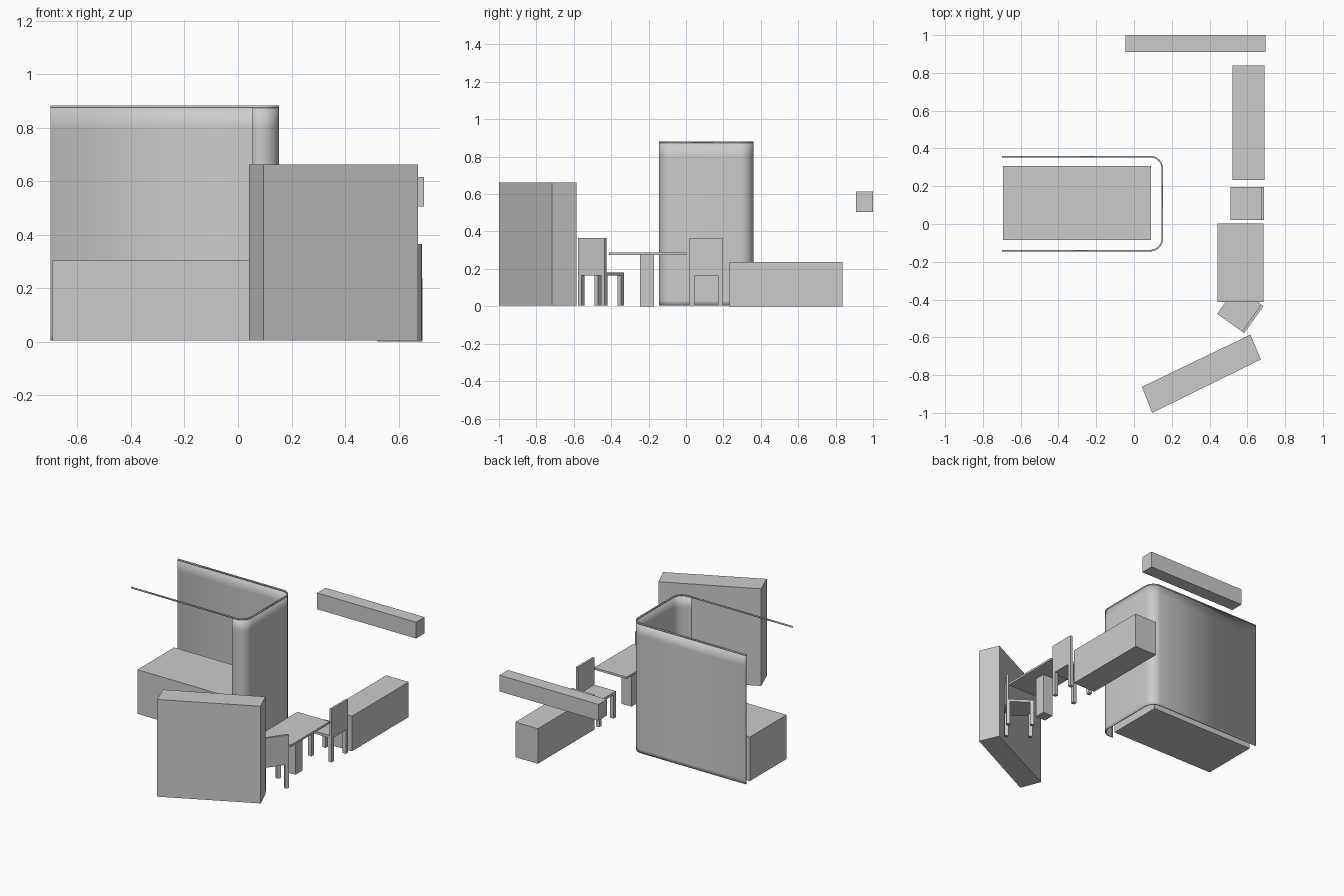
import bpy, bmesh, math
from mathutils import Vector, Matrix

if "Cube" in bpy.data.objects:
    bpy.data.objects.remove(bpy.data.objects["Cube"])


def finish(name, bm, smooth=False):
    bmesh.ops.recalc_face_normals(bm, faces=bm.faces)
    me = bpy.data.meshes.new(name)
    bm.to_mesh(me)
    bm.free()
    ob = bpy.data.objects.new(name, me)
    bpy.context.collection.objects.link(ob)
    for p in me.polygons:
        p.use_smooth = smooth
    return ob


def add_box(bm, x0, x1, y0, y1, z0, z1):
    m = Matrix.Translation(((x0 + x1) / 2, (y0 + y1) / 2, (z0 + z1) / 2)) \
        @ Matrix.Diagonal((x1 - x0, y1 - y0, z1 - z0, 1))
    bmesh.ops.create_cube(bm, size=1, matrix=m)


def box(name, *dims):
    bm = bmesh.new()
    add_box(bm, *dims)
    return finish(name, bm)


def corner(cx, cy, r, a0, a1, n=10):
    return [Vector((cx + r * math.cos(a), cy + r * math.sin(a)))
            for a in (math.radians(a0 + (a1 - a0) * i / n) for i in range(n + 1))]


def wall(name, path, half, heights):
    """Upright strip of given half thickness following a plan path."""
    bm = bmesh.new()
    rings = []
    for i, p in enumerate(path):
        t = (path[min(i + 1, len(path) - 1)] - path[max(i - 1, 0)]).normalized()
        n = Vector((-t.y, t.x)) * half
        ring = [bm.verts.new((*(p + n), z)) for z in heights]
        ring += [bm.verts.new((*(p - n), z)) for z in reversed(heights)]
        rings.append(ring)
    k = len(rings[0])
    for a, b in zip(rings, rings[1:]):
        for j in range(k):
            bm.faces.new((a[j], a[(j + 1) % k], b[(j + 1) % k], b[j]))
    bm.faces.new(rings[0])
    bm.faces.new(rings[-1])
    return finish(name, bm, True)


def chair(name, centre, angle):
    """Chair with its backrest on local +x."""
    bm = bmesh.new()
    h = 0.088
    add_box(bm, -h, h, -h, h, 0.165, 0.182)
    add_box(bm, h - 0.015, h, -h, h, 0.182, 0.365)
    for sx in (-1, 1):
        for sy in (-1, 1):
            xs = sorted((sx * h, sx * (h - 0.025)))
            ys = sorted((sy * h, sy * (h - 0.025)))
            add_box(bm, *xs, *ys, 0.005, 0.165)
    ob = finish(name, bm)
    ob.location = (*centre, 0)
    ob.rotation_euler.z = math.radians(angle)


# Curtain track and curtain around the bed
r = 0.065
bend = corner(0.15 - r, 0.357 - r, r, 90, 0) + corner(0.15 - r, -0.141 + r, r, 0, -90)
back_end = Vector((-0.70, 0.357))
wall("curtain_rail", [back_end] + bend + [Vector((-0.70, -0.141))], 0.004, [0.874, 0.882])
wall("curtain", [back_end] + bend + [Vector((0.055, -0.141))], 0.003,
     [0.005, 0.03, 0.80, 0.876])

# Block furniture
box("bed", -0.693, 0.09, -0.085, 0.308, 0.005, 0.303)
box("low_cabinet", 0.522, 0.69, 0.232, 0.838, 0, 0.237)
box("wall_unit", -0.045, 0.695, 0.91, 1.0, 0.505, 0.615)

# Slanted wardrobe
bm = bmesh.new()
plan = [(0.042, -0.862), (0.096, -1.0), (0.672, -0.717), (0.616, -0.586)]
base = bm.faces.new([bm.verts.new((x, y, 0.005)) for x, y in plan])
top = bmesh.ops.extrude_face_region(bm, geom=[base], use_keep_orig=True)
for v in top["geom"]:
    if isinstance(v, bmesh.types.BMVert):
        v.co.z = 0.662
finish("wardrobe", bm)

# Table and chairs
box("table_top", 0.443, 0.685, -0.412, 0.003, 0.274, 0.288)
box("table_leg", 0.527, 0.602, -0.245, -0.17, 0.0, 0.274)
chair("straight_chair", (0.599, 0.108), 0)
chair("turned_chair", (0.563, -0.455), -35.5)
